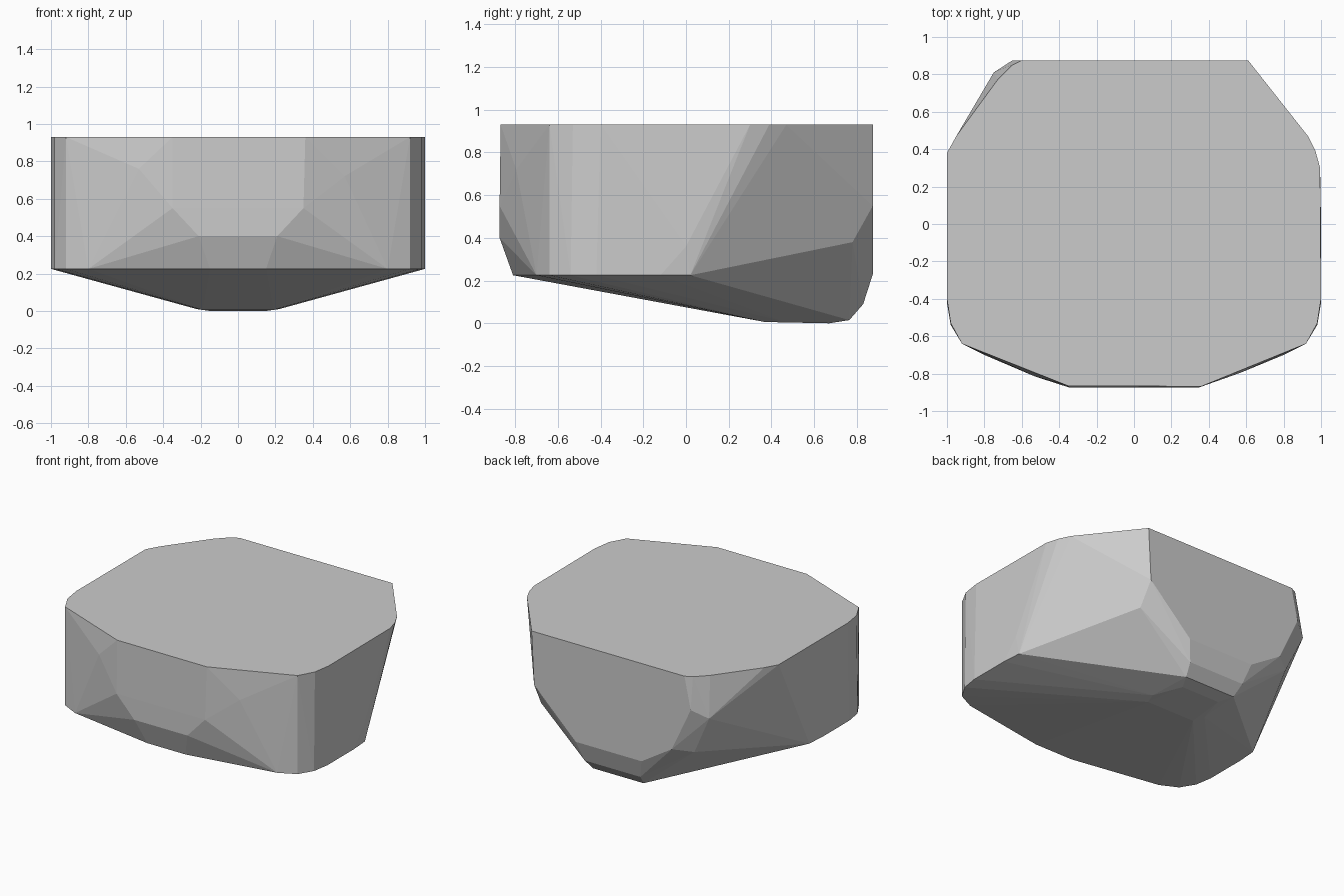
import bpy, bmesh, math

if "Cube" in bpy.data.objects:
    bpy.data.objects.remove(bpy.data.objects["Cube"])


def mirrored(points):
    """Points plus their copies across x = 0."""
    return points + [(-x, y, z) for x, y, z in points]


def level(outline, z):
    return [(x, y, z) for x, y in outline]


# Flat top outline, slightly different on the two sides
top = level([(0.61, 0.875), (0.93, 0.47), (0.97, 0.39), (0.995, 0.30),
             (0.36, -0.868), (-0.35, -0.866), (-0.60, 0.875), (-0.65, 0.85),
             (-0.73, 0.77), (-0.95, 0.47), (-1.0, 0.38)], 0.93)
top += mirrored(level([(1.0, -0.40), (0.98, -0.53), (0.92, -0.64)], 0.93))

# Lower rim where the upright walls meet the sloping underside
rim = mirrored(level([(0.15, -0.81), (0.80, -0.70), (0.92, -0.64), (0.98, -0.54),
                      (1.0, -0.42), (1.0, -0.12), (0.99, 0.02)], 0.225))

# Keel: small rounded base and the curve up to the back face
keel = mirrored([(0.19, 0.37, 0.006), (0.22, 0.45, 0.01), (0.15, 0.67, 0.0),
                 (0.20, 0.765, 0.015), (0.22, 0.83, 0.09), (0.26, 0.875, 0.23),
                 (0.87, 0.25, 0.275), (1.0, 0.0, 0.36)])

# Bulges on the front face and the back corners
front = mirrored([(0.21, -0.873, 0.40), (0.35, -0.873, 0.55)])
front += [(-0.53, -0.815, 0.76), (0.57, -0.795, 0.72)]
corners = [(0.59, 0.875, 0.55), (0.61, 0.80, 0.47), (0.60, 0.78, 0.38),
           (-0.75, 0.81, 0.64), (-0.65, 0.875, 0.70), (-0.62, 0.79, 0.36),
           (-0.50, 0.875, 0.38)]

# Faceted block: convex skin around all of the points
bm = bmesh.new()
for p in top + rim + keel + front + corners:
    bm.verts.new(p)
result = bmesh.ops.convex_hull(bm, input=bm.verts[:])
loose = [v for v in bm.verts if not v.link_faces]
bmesh.ops.delete(bm, geom=loose, context='VERTS')
bmesh.ops.dissolve_limit(bm, angle_limit=math.radians(0.5),
                         verts=bm.verts[:], edges=bm.edges[:])
bmesh.ops.recalc_face_normals(bm, faces=bm.faces[:])

mesh = bpy.data.meshes.new("faceted_block")
bm.to_mesh(mesh)
bm.free()
block = bpy.data.objects.new("faceted_block", mesh)
bpy.context.collection.objects.link(block)

# Single plain grey
grey = bpy.data.materials.new("plain grey")
grey.diffuse_color = (0.6, 0.6, 0.6, 1.0)
grey.use_nodes = True
grey.node_tree.nodes["Principled BSDF"].inputs["Base Color"].default_value = grey.diffuse_color
mesh.materials.append(grey)
